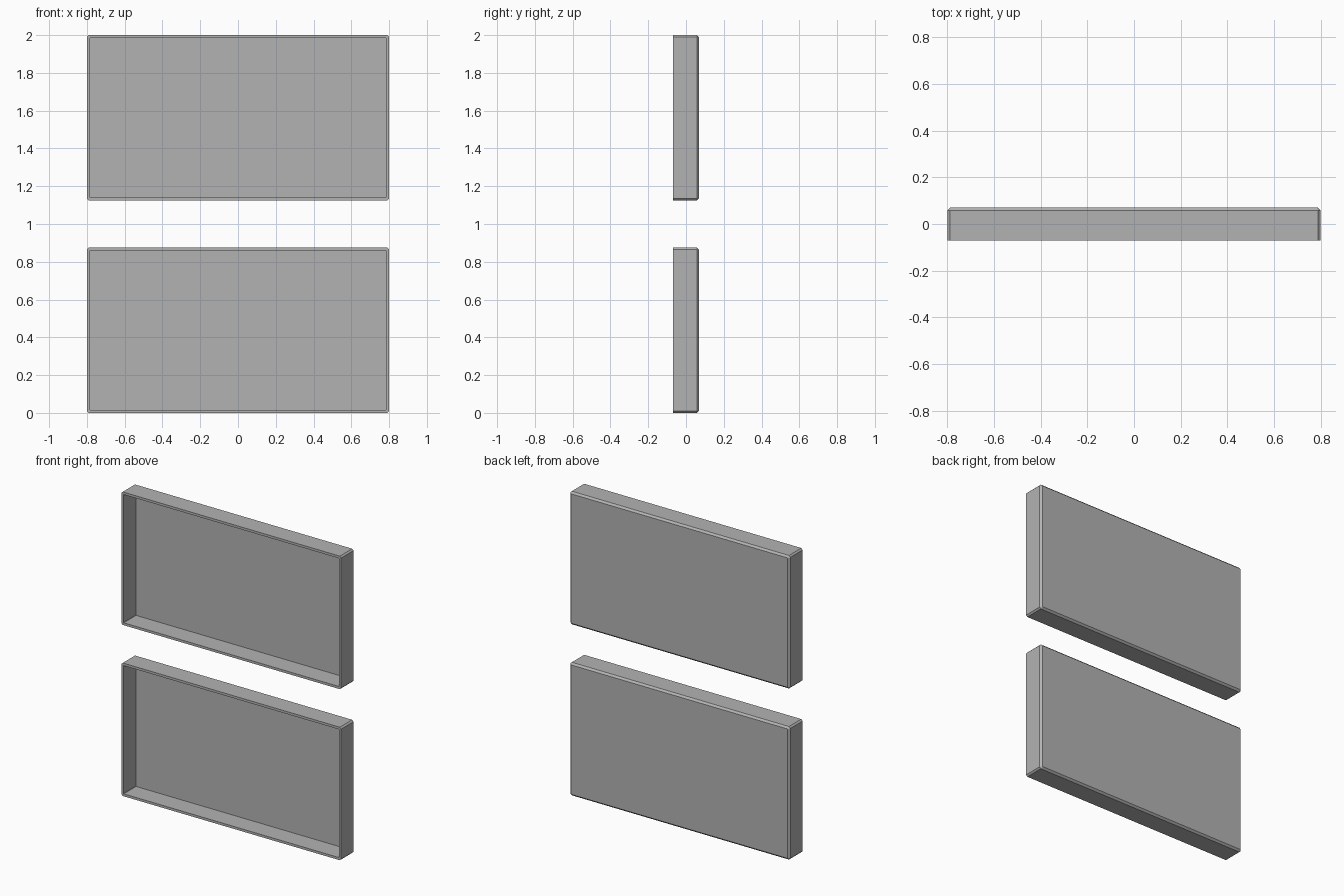
import bpy, bmesh

old = bpy.data.objects.get("Cube")
if old:
    bpy.data.objects.remove(old, do_unlink=True)

GREY = (0.45, 0.45, 0.45, 1)
grey = bpy.data.materials.new("plain grey")
grey.use_nodes = True
grey.diffuse_color = GREY
grey.node_tree.nodes["Principled BSDF"].inputs["Base Color"].default_value = GREY

HALF_W, HALF_H, CUT = 0.8, 0.4375, 0.01


def ring(bm, inset, y, cut):
    """Rectangle in the xz plane with clipped corners."""
    w, h = HALF_W - inset, HALF_H - inset
    pts = []
    for sx, sz in ((1, 1), (-1, 1), (-1, -1), (1, -1)):
        pair = [(sx * w, sz * (h - cut)), (sx * (w - cut), sz * h)]
        pts += pair if sx * sz > 0 else pair[::-1]
    return [bm.verts.new((x, y, z)) for x, z in pts]


def tray(name, z):
    """Shallow tray, open to the front, with a chamfered back rim."""
    bm = bmesh.new()
    # rings run from the inner floor, round the front lip, to the back
    rings = [ring(bm, i, y, c) for i, y, c in (
        (0.016, 0.058, 0.002), (0.016, -0.07, 0.002),
        (0, -0.07, CUT), (0, 0.058, CUT), (0.012, 0.07, 0.004))]
    for a, b in zip(rings, rings[1:]):
        for i in range(len(a)):
            j = (i + 1) % len(a)
            bm.faces.new((a[i], a[j], b[j], b[i]))
    bm.faces.new(rings[0])
    bm.faces.new(rings[-1])
    bmesh.ops.recalc_face_normals(bm, faces=bm.faces)
    mesh = bpy.data.meshes.new(name)
    bm.to_mesh(mesh)
    bm.free()
    mesh.materials.append(grey)
    obj = bpy.data.objects.new(name, mesh)
    obj.location.z = z
    bpy.context.collection.objects.link(obj)


tray("lower_tray", HALF_H)
tray("upper_tray", 2 - HALF_H)
